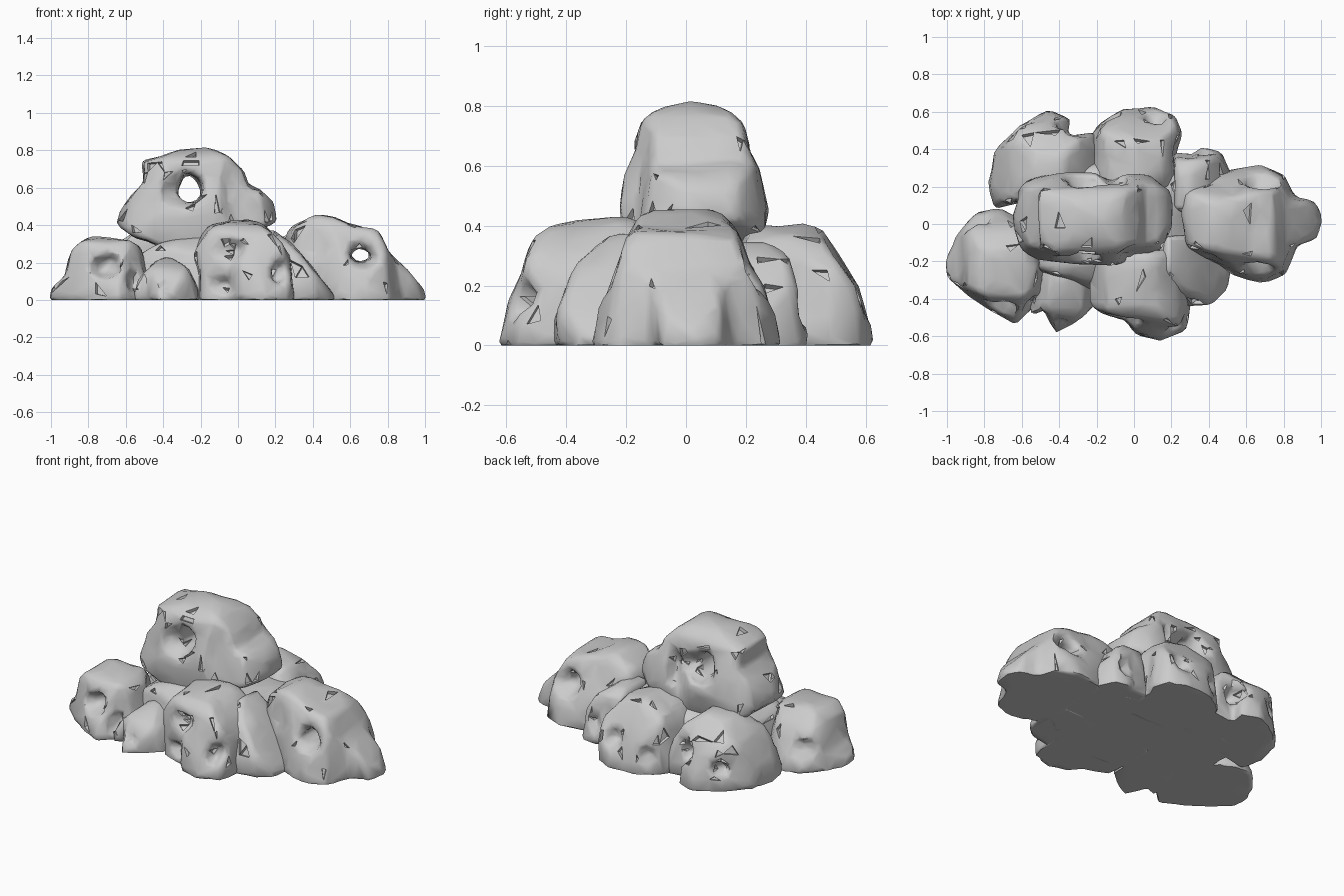
import bpy, bmesh, random
from mathutils import Vector, noise

random.seed(4)
default = bpy.data.objects.get("Cube")
if default:
    bpy.data.objects.remove(default)

stone = bpy.data.materials.new("grey stone")
stone.use_nodes = True
grey = (0.6, 0.6, 0.6, 1)
stone.diffuse_color = grey
stone.node_tree.nodes["Principled BSDF"].inputs["Base Color"].default_value = grey

# Outlines are in hundredths of a unit; each maps to a plane and its depth axis
PLANES = {
    "plan": lambda a, b, d: (a, b, d),
    "front": lambda a, b, d: (a, d, b),
    "side": lambda a, b, d: (d, a, b),
}


def add_object(name, bm):
    bmesh.ops.recalc_face_normals(bm, faces=bm.faces)
    mesh = bpy.data.meshes.new(name)
    bm.to_mesh(mesh)
    bm.free()
    obj = bpy.data.objects.new(name, mesh)
    bpy.context.collection.objects.link(obj)
    return obj


def prism(name, outline, plane, levels=((-200, 1), (200, 1))):
    """Solid between two copies of an outline, each with a depth and a scale."""
    bm = bmesh.new()
    n = len(outline)
    ca, cb = (sum(p[k] for p in outline) / n for k in (0, 1))
    ends = [[bm.verts.new(Vector(PLANES[plane](ca + s * (a - ca), cb + s * (b - cb), d)) / 100)
             for a, b in outline] for d, s in levels]
    bm.faces.new(ends[0])
    bm.faces.new(ends[1])
    for i in range(n):
        j = (i + 1) % n
        bm.faces.new((ends[0][i], ends[0][j], ends[1][j], ends[1][i]))
    return add_object(name, bm)


def pit(place, size):
    """Lumpy cutter for an eroded hole."""
    bm = bmesh.new()
    bmesh.ops.create_icosphere(bm, subdivisions=2, radius=1)
    for v in bm.verts:
        swell = 1 + 0.5 * noise.noise(v.co * 1.5 + Vector(place))
        v.co = Vector([(p + s * c * swell) / 100 for p, s, c in zip(place, size, v.co)])
    return add_object("pit_cutter", bm)


def bake(obj):
    """Apply every modifier on the object."""
    graph = bpy.context.evaluated_depsgraph_get()
    mesh = bpy.data.meshes.new_from_object(obj.evaluated_get(graph))
    obj.modifiers.clear()
    obj.data = mesh


def rock(name, plan, front, side, pits=(), levels=((-1, 1), (49, 0.78))):
    # Intersect the three outlines, then carve the hollows
    obj = prism(name, plan, "plan", levels)
    cutters = [(prism("outline_cutter", front, "front"), "INTERSECT"),
               (prism("outline_cutter", side, "side"), "INTERSECT")]
    cutters += [(pit(*p), "DIFFERENCE") for p in pits]
    for cutter, operation in cutters:
        cutter.hide_render = True
        mod = obj.modifiers.new("cut", "BOOLEAN")
        mod.operation, mod.object, mod.solver = operation, cutter, "EXACT"

    # Weather the block into a soft boulder
    mod = obj.modifiers.new("remesh", "REMESH")
    mod.mode, mod.voxel_size = "VOXEL", 0.018
    mod = obj.modifiers.new("weather", "SMOOTH")
    mod.factor, mod.iterations = 0.5, 11
    bake(obj)
    for cutter, _ in cutters:
        bpy.data.objects.remove(cutter)

    # Lumps, then coarse facets
    normals = [v.normal.copy() for v in obj.data.vertices]
    for v, normal in zip(obj.data.vertices, normals):
        v.co += normal * (0.006 + 0.014 * noise.noise(v.co * 7))
    mod = obj.modifiers.new("simplify", "DECIMATE")
    mod.ratio = 0.09
    bake(obj)

    # Chips and a flat underside
    bm = bmesh.new()
    bm.from_mesh(obj.data)
    chips = [f for f in bm.faces if f.calc_center_median().z > 0.04
             and f.calc_area() < 0.003 and random.random() < 0.05]
    bmesh.ops.inset_individual(bm, faces=chips, thickness=0.004, depth=-0.02)
    for v in bm.verts:
        v.co.z = max(v.co.z, 0)
    bm.to_mesh(obj.data)
    bm.free()
    obj.data.materials.clear()
    obj.data.materials.append(stone)
    bpy.ops.object.select_all(action="DESELECT")
    obj.select_set(True)
    bpy.context.view_layer.objects.active = obj
    bpy.ops.object.shade_smooth_by_angle(angle=0.8)


# Perched boulder with a hole right through it
rock("top_rock",
     [(-66, 5), (-61, 20), (-45, 27), (-20, 28), (-12, 21), (-5, 28), (10, 25), (20, 18),
      (22, 0), (15, -14), (0, -15), (-8, -23), (-45, -21), (-61, -13)],
     [(-67, 43), (-58, 54), (-50, 62), (-51, 74), (-40, 76), (-30, 80), (-17, 81), (-5, 76),
      (2, 69), (5, 60), (12, 58), (21, 50), (21, 42), (10, 38), (-10, 30), (-25, 24),
      (-40, 29), (-55, 34)],
     [(-23, 52), (-20, 58), (-14, 75), (-8, 79), (2, 81), (12, 79), (18, 74), (22, 62),
      (27, 56), (27, 45), (22, 25), (-18, 25), (-20, 40)],
     [((-26, 0, 59), (7, 60, 9)), ((-31, -20, 60), (13, 11, 11)), ((-24, 24, 60), (14, 11, 11)),
      ((-6, -20, 58), (3, 9, 16)), ((-7, 25, 55), (4, 9, 15))],
     ((22, 1.1), (84, 0.74)))

# Sloping slab on the left end of the pile
rock("left_rock",
     [(18, 5), (20, 20), (42, 28), (68, 31), (81, 27), (86, 14), (96, 12), (101, 2),
      (98, -8), (87, -12), (81, -27), (70, -32), (55, -28), (38, -20), (20, -14)],
     [(26, 33), (30, 38), (42, 46), (52, 43), (63, 39), (74, 36), (80, 25), (92, 14),
      (101, 5), (101, -1), (48, -1), (38, 12), (29, 24)],
     [(-32, -1), (-31, 8), (-25, 20), (-19, 36), (-14, 44), (-8, 47), (8, 47), (13, 43),
      (18, 34), (25, 20), (31, 6), (31, -1)],
     [((65, 0, 24), (6, 60, 6)), ((66, -26, 25), (9, 10, 9)), ((68, 24, 25), (9, 10, 9)),
      ((42, -22, 27), (5, 7, 6))],
     ((-1, 1), (49, 0.72)))

# Broad boulder on the right end of the pile
rock("right_rock",
     [(-101, -20), (-95, -5), (-85, 5), (-72, 9), (-60, 3), (-45, -20), (-47, -38),
      (-63, -54), (-75, -48), (-90, -37), (-100, -28)],
     [(-101, 4), (-92, 12), (-88, 27), (-82, 32), (-72, 33), (-58, 31), (-48, 26),
      (-40, 22), (-42, -1), (-101, -1)],
     [(-54, -1), (-52, 6), (-46, 20), (-38, 31), (-14, 33), (-3, 25), (4, 13), (9, 4), (9, -1)],
     [((-71, -45, 18), (9, 13, 8)), ((-56, -44, 10), (4, 9, 9)), ((-84, 3, 15), (8, 9, 7))],
     ((-1, 1), (40, 0.7)))

rock("small_front_rock",
     [(-55, -48), (-48, -44), (-42, -59), (-32, -53), (-20, -44), (-20, -20), (-50, -20)],
     [(-55, -1), (-54, 8), (-46, 19), (-37, 23), (-28, 18), (-21, 4), (-21, -1)],
     [(-59, -1), (-56, 6), (-45, 18), (-30, 23), (-15, 23), (-15, -1)],
     [((-38, -55, 9), (4, 6, 5))], ((-1, 1), (25, 0.8)))

rock("front_rock",
     [(-29, -38), (-24, -46), (-5, -52), (2, -59), (14, -62), (28, -57), (30, -44),
      (32, -10), (-20, -10), (-31, -25)],
     [(-21, -1), (-20, 14), (-24, 24), (-15, 38), (0, 43), (12, 40), (23, 31), (30, 18),
      (31, -1)],
     [(-62, -1), (-62, 5), (-57, 18), (-50, 36), (-45, 40), (-28, 42), (-10, 40), (-10, -1)],
     [((-5, -52, 27), (9, 9, 6)), ((22, -56, 15), (5, 9, 8)), ((-8, -52, 8), (8, 8, 5))])

# Narrow stone leaning between the front boulder and the slab
rock("leaning_rock",
     [(14, -42), (28, -44), (40, -43), (50, -35), (53, -20), (48, -4), (14, -4)],
     [(12, -1), (10, 39), (16, 39), (27, 31), (36, 20), (48, 7), (53, -1)],
     [(-45, -1), (-44, 8), (-36, 28), (-24, 38), (-4, 38), (-4, -1)],
     levels=((-1, 1), (49, 0.85)))

rock("back_right_rock",
     [(-78, 22), (-75, 38), (-62, 52), (-45, 61), (-34, 56), (-36, 47), (-20, 48),
      (-15, 20), (-75, 8)],
     [(-78, -1), (-76, 10), (-66, 28), (-52, 38), (-38, 39), (-29, 31), (-19, 16), (-15, -1)],
     [(62, -1), (60, 8), (50, 26), (38, 38), (20, 41), (5, 40), (5, -1)],
     [((-36, 50, 18), (6, 12, 8)), ((-60, 52, 14), (6, 9, 6))])

rock("back_rock",
     [(-23, 45), (-18, 54), (-5, 62), (8, 63), (22, 58), (26, 48), (22, 38), (25, 15), (-22, 15)],
     [(-24, -1), (-23, 20), (-15, 34), (0, 40), (15, 36), (25, 22), (28, -1)],
     [(62, -1), (62, 6), (57, 18), (45, 38), (40, 40), (10, 40), (10, -1)],
     [((12, 58, 17), (7, 9, 6)), ((-12, 58, 12), (6, 8, 6))])

rock("back_left_rock",
     [(20, 38), (32, 36), (36, 41), (46, 38), (53, 25), (50, 5), (20, 5)],
     [(20, -1), (20, 32), (30, 34), (40, 28), (50, 12), (54, -1)],
     [(42, -1), (41, 8), (34, 30), (25, 34), (5, 34), (5, -1)],
     [((38, 40, 12), (5, 7, 6))])

# Rubble that fills the middle of the pile
rock("core_rock",
     [(-60, -25), (-60, 25), (-20, 35), (30, 30), (58, 15), (58, -13), (20, -40), (-30, -35)],
     [(-60, -1), (-58, 22), (-40, 30), (-10, 34), (18, 32), (40, 16), (58, -1)],
     [(-40, -1), (-34, 24), (-18, 33), (18, 33), (32, 26), (38, -1)])
